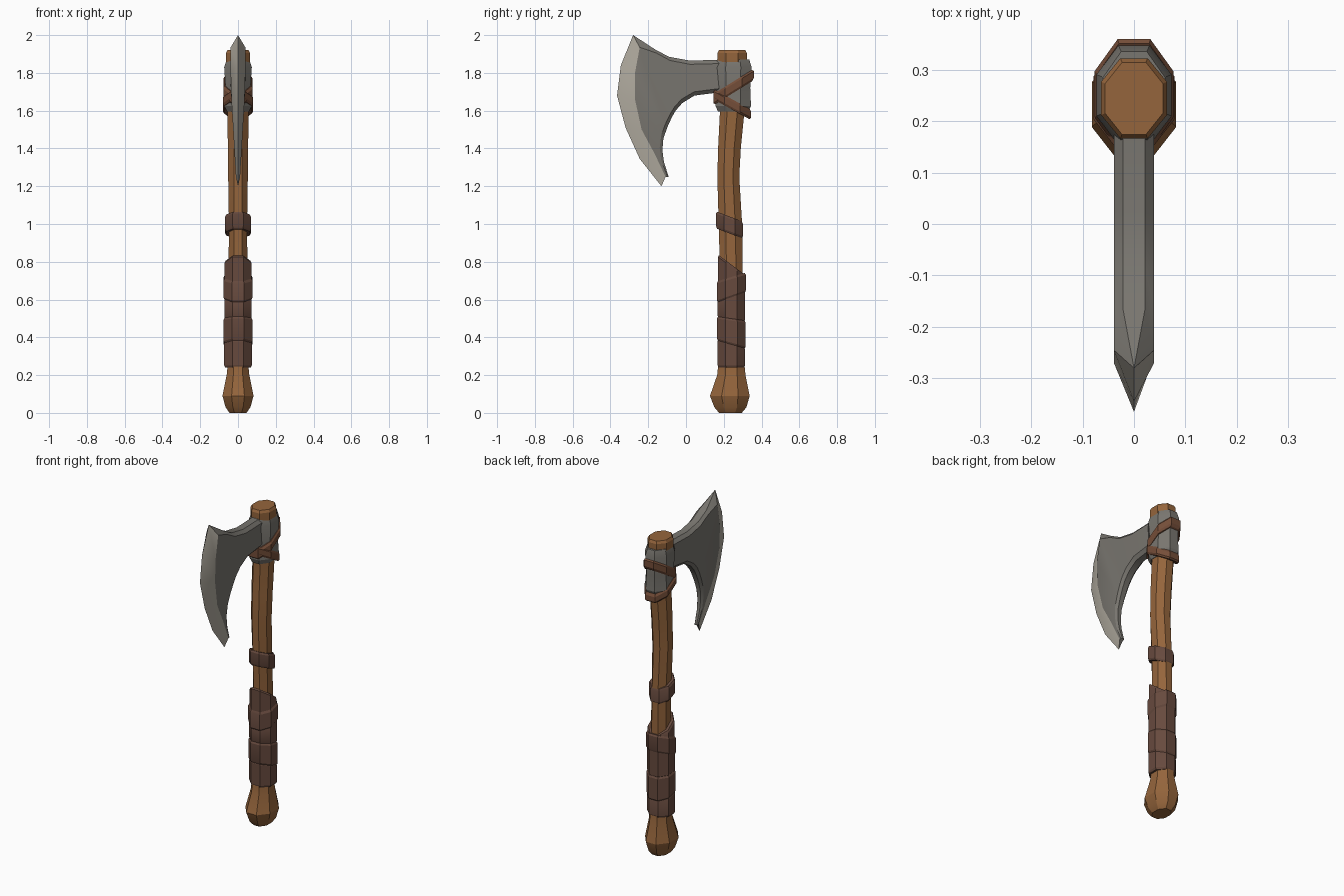
import bpy, bmesh, math

if "Cube" in bpy.data.objects:
    bpy.data.objects.remove(bpy.data.objects["Cube"])


def material(name, rgb):
    m = bpy.data.materials.new(name)
    m.diffuse_color = (*rgb, 1)
    m.use_nodes = True
    m.node_tree.nodes["Principled BSDF"].inputs["Base Color"].default_value = m.diffuse_color
    return m


WOOD = material("wood", (0.30, 0.13, 0.045))
LEATHER = material("grip leather", (0.135, 0.068, 0.048))
STRAP = material("head strap", (0.175, 0.075, 0.04))
STEEL = material("steel", (0.19, 0.18, 0.16))
EDGE = material("sharpened edge", (0.44, 0.41, 0.35))


def loft(name, rings, mats, rule=lambda i, j: 0):
    """Skin closed rings of equal length; rule(ring, side) picks the material."""
    bm = bmesh.new()
    rows = [[bm.verts.new(p) for p in r] for r in rings]
    n = len(rows[0])
    for i in range(len(rows) - 1):
        for j in range(n):
            k = (j + 1) % n
            f = bm.faces.new((rows[i][j], rows[i][k], rows[i + 1][k], rows[i + 1][j]))
            f.material_index = rule(i, j)
    bm.faces.new(rows[0][::-1])
    bm.faces.new(rows[-1])
    bmesh.ops.remove_doubles(bm, verts=bm.verts, dist=0.0005)
    bmesh.ops.recalc_face_normals(bm, faces=bm.faces)
    me = bpy.data.meshes.new(name)
    bm.to_mesh(me)
    bm.free()
    for m in mats:
        me.materials.append(m)
    ob = bpy.data.objects.new(name, me)
    bpy.context.collection.objects.link(ob)
    bpy.ops.object.select_all(action='DESELECT')
    ob.select_set(True)
    bpy.context.view_layer.objects.active = ob
    bpy.ops.object.shade_smooth_by_angle(angle=math.radians(25))
    return ob


def octagon(z, yc, rx, ry, slope=0.0):
    """Flat-sided octagon ring, tilted so z changes with y."""
    pts = []
    for k in range(8):
        a = math.radians(22.5 + 45 * k)
        c = math.cos(math.radians(22.5))
        dy = ry * math.sin(a) / c
        pts.append((rx * math.cos(a) / c, yc + dy, z + slope * dy))
    return pts


def band(name, yc, rx, ry, lo, slo, hi, shi, mat):
    """Leather band with softened rims and separately tilted ends."""
    e = 0.012
    loft(name, [octagon(lo, yc, rx * .92, ry * .92, slo),
                octagon(lo + e, yc, rx, ry, slo),
                octagon(hi - e, yc, rx, ry, shi),
                octagon(hi, yc, rx * .92, ry * .92, shi)], [mat])


# Curved wooden handle with swollen pommel
handle = [(0.0, .235, .045, .06), (.03, .235, .066, .085), (.09, .232, .082, .105),
          (.2, .24, .06, .075), (.27, .24, .053, .068), (.75, .24, .05, .06),
          (1.0, .235, .048, .062), (1.25, .224, .052, .058), (1.4, .23, .054, .06),
          (1.6, .245, .055, .065), (1.86, .244, .064, .078), (1.905, .244, .064, .078),
          (1.92, .244, .056, .07)]
loft("handle", [octagon(*h) for h in handle], [WOOD])

# Leather grip windings and single band above
grip = [(.24, 0, .37, -.28, .073), (.36, -.28, .50, -.15, .076), (.49, -.15, .63, .35, .072),
        (.61, .35, .72, .3, .077), (.66, .2, .785, -.75, .071)]
for i, (lo, slo, hi, shi, r) in enumerate(grip):
    band(f"grip_wrap_{i + 1}", .24, r, r, lo, slo, hi, shi, LEATHER)
band("handle_band", .23, .068, .071, .95, -.38, 1.04, -.38, LEATHER)

# Steel socket around the handle top
socket = [(1.595, .25, .058, .08), (1.625, .25, .073, .094), (1.72, .25, .066, .09),
          (1.83, .25, .073, .097), (1.87, .25, .06, .085)]
loft("socket", [octagon(*s) for s in socket], [STEEL])

# Crossed straps on the socket
band("strap_rising", .252, .077, .107, 1.695, .62, 1.755, .62, STRAP)
band("strap_falling", .245, .079, .1, 1.605, -.55, 1.66, -.55, STRAP)

# Blade: pairs of upper and lower outline points (y, z) from neck to lower tip
pairs = [((.2, 1.87), (.2, 1.70)), ((.02, 1.865), (.045, 1.68)),
         ((-.09, 1.885), (-.02, 1.64)), ((-.165, 1.925), (-.055, 1.60)),
         ((-.245, 1.935), (-.075, 1.565)), ((-.27, 1.80), (-.1, 1.51)),
         ((-.27, 1.66), (-.12, 1.45)), ((-.235, 1.5), (-.125, 1.39)),
         ((-.165, 1.37), (-.117, 1.33)), ((-.108, 1.25), (-.092, 1.25))]
# Cutting edge points, matching the pairs from the fifth onward
edge = [(-.28, 2.0), (-.345, 1.84), (-.365, 1.68), (-.32, 1.51), (-.245, 1.345), (-.13, 1.20)]
FIRST = len(pairs) - len(edge)


def thick(z):
    return .010 + .029 * min(1, max(0, (z - 1.23) / .5))


def toward(a, b, d):
    t = min(.4, d / math.dist(a, b))
    return (a[0] + (b[0] - a[0]) * t, a[1] + (b[1] - a[1]) * t)


rings = []
for i, (up, low) in enumerate(pairs):
    low_in = toward(low, up, .02)
    if i < FIRST:
        outer, inner, ox = up, toward(up, low, .02), .55
    else:
        outer, inner, ox = edge[i - FIRST], up, 0
    half = [(thick(outer[1]) * ox, *outer), (thick(inner[1]), *inner),
            (thick(low_in[1]), *low_in), (thick(low[1]) * .55, *low)]
    rings.append(half + [(-x, y, z) for x, y, z in reversed(half)])
loft("blade", rings, [STEEL, EDGE], lambda i, j: 1 if i >= FIRST and j in (0, 6) else 0)
